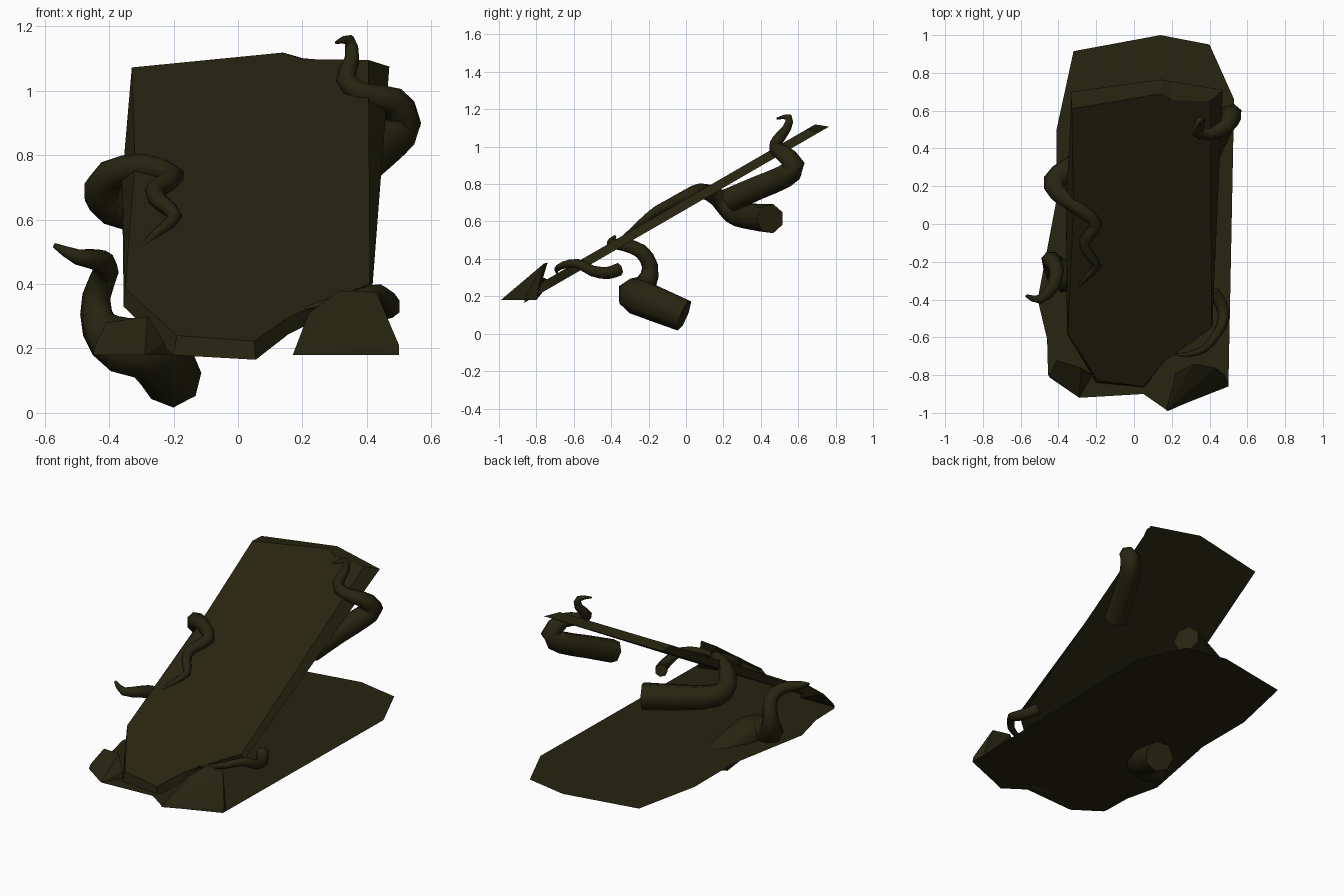
import bpy, bmesh, math
from mathutils import Vector

if "Cube" in bpy.data.objects:
    bpy.data.objects.remove(bpy.data.objects["Cube"])

mat = bpy.data.materials.new("dark olive")
mat.diffuse_color = (0.02, 0.018, 0.005, 1)
mat.use_nodes = True
mat.node_tree.nodes["Principled BSDF"].inputs["Base Color"].default_value = mat.diffuse_color


def add_mesh(name, bm):
    me = bpy.data.meshes.new(name)
    bm.to_mesh(me)
    bm.free()
    ob = bpy.data.objects.new(name, me)
    me.materials.append(mat)
    bpy.context.collection.objects.link(ob)
    return ob


def hull(name, pts):
    bm = bmesh.new()
    for p in pts:
        bm.verts.new(p)
    bmesh.ops.convex_hull(bm, input=bm.verts)
    add_mesh(name, bm)


def spline(pts, n):
    """Catmull-Rom through (x, y, z, radius) points."""
    p = [Vector(q) for q in pts]
    p = [2 * p[0] - p[1]] + p + [2 * p[-1] - p[-2]]
    out = []
    for i in range(1, len(p) - 2):
        a, b, c, d = p[i - 1:i + 3]
        for k in range(n):
            t = k / n
            out.append(0.5 * (2 * b + (c - a) * t + (2 * a - 5 * b + 4 * c - d) * t * t
                              + (3 * b - a - 3 * c + d) * t ** 3))
    return out + [p[-2]]


def tentacle(name, pts, sides=7):
    path = spline(pts, 2)
    bm = bmesh.new()
    rings, side = [], None
    for i, q in enumerate(path):
        c = q.to_3d()
        t = (path[min(i + 1, len(path) - 1)].to_3d() - path[max(i - 1, 0)].to_3d()).normalized()
        u = side if side else t.orthogonal()
        u = (u - t * u.dot(t)).normalized()
        side, w = u, t.cross(u)
        r = max(q[3], 0.004)
        rings.append([bm.verts.new(c + r * (u * math.cos(a) + w * math.sin(a)))
                      for a in [2 * math.pi * k / sides for k in range(sides)]])
    for a, b in zip(rings, rings[1:]):
        for k in range(sides):
            j = (k + 1) % sides
            bm.faces.new((a[k], a[j], b[j], b[k])).smooth = True
    bm.faces.new(rings[0][::-1])
    bm.faces.new(rings[-1])
    add_mesh(name, bm)


# thin broken ground sheet
bm = bmesh.new()
outline = [(-.32, .915), (-.41, .5), (-.41, .13), (-.51, -.4), (-.46, -.61), (-.455, -.80),
           (-.29, -.92), (.05, -.90), (.18, -.99), (.50, -.85), (.53, .66), (.40, .95), (.14, 1.0)]
bm.faces.new([bm.verts.new((x, y, .18)) for x, y in outline])
add_mesh("ground_sheet", bm)

# tilted stone slab, bevelled towards its underside
upper = [(-.33, .61), (.14, .69), (.20, .655), (.405, .65), (.41, -.55), (.20, -.70), (.15, -.74),
         (.05, -.86), (-.19, -.83), (-.35, -.58), (-.32, .1)]
lower = [(-.33, .70), (.14, .765), (.20, .755), (.47, .71), (.415, -.53), (.20, -.69), (.155, -.73),
         (.055, -.865), (-.20, -.84), (-.355, -.58), (-.36, .1)]
bm = bmesh.new()
top = [bm.verts.new((x, y, .72 + .578 * y)) for x, y in upper]
bot = [bm.verts.new((x, y, .665 + .578 * y)) for x, y in lower]
bm.faces.new(top)
bm.faces.new(bot)
for k in range(len(top)):
    j = (k + 1) % len(top)
    bm.faces.new((top[k], top[j], bot[j], bot[k]))
bmesh.ops.recalc_face_normals(bm, faces=bm.faces)
add_mesh("stone_slab", bm)

# raised chunks at the two front corners
hull("right_chunk", [(.17, -.99, .18), (.50, -.86, .18), (.50, -.85, .21), (.22, -.79, .31),
                     (.315, -.74, .38), (.43, -.76, .375), (.21, -.88, .18), (.48, -.80, .18)])
hull("left_chunk", [(-.45, -.81, .18), (-.29, -.92, .18), (-.22, -.80, .18), (-.445, -.80, .205),
                    (-.41, -.72, .28), (-.28, -.76, .30), (-.23, -.80, .22)])

# tentacles: x, y, z, radius from tip to base
tentacle("upper_right_tentacle", [
    (.305, .485, 1.15, .005), (.345, .55, 1.158, .018), (.355, .54, 1.10, .024),
    (.335, .49, 1.035, .032), (.39, .48, .99, .037), (.48, .51, .97, .045),
    (.515, .58, .90, .058), (.47, .53, .845, .064), (.40, .39, .785, .066), (.33, .23, .715, .068)])
tentacle("middle_left_tentacle", [
    (-.30, -.34, .515, .006), (-.25, -.28, .56, .016), (-.195, -.22, .61, .022),
    (-.24, -.16, .655, .027), (-.26, -.09, .69, .03), (-.20, .0, .735, .035),
    (-.29, .08, .765, .04), (-.40, .16, .735, .05), (-.42, .23, .67, .06),
    (-.32, .30, .63, .07), (-.02, .45, .615, .08)])
tentacle("lower_left_tentacle", [
    (-.57, -.38, .52, .008), (-.50, -.40, .485, .025), (-.43, -.33, .475, .035),
    (-.41, -.24, .44, .04), (-.44, -.19, .36, .045), (-.43, -.21, .27, .06),
    (-.36, -.28, .21, .09), (-.26, -.23, .19, .10), (-.20, -.01, .10, .09)])
tentacle("lower_right_tentacle", [
    (.21, -.69, .325, .005), (.29, -.69, .345, .014), (.375, -.66, .365, .02),
    (.44, -.58, .375, .025), (.475, -.50, .335, .03), (.46, -.42, .325, .034), (.42, -.36, .345, .036)])
